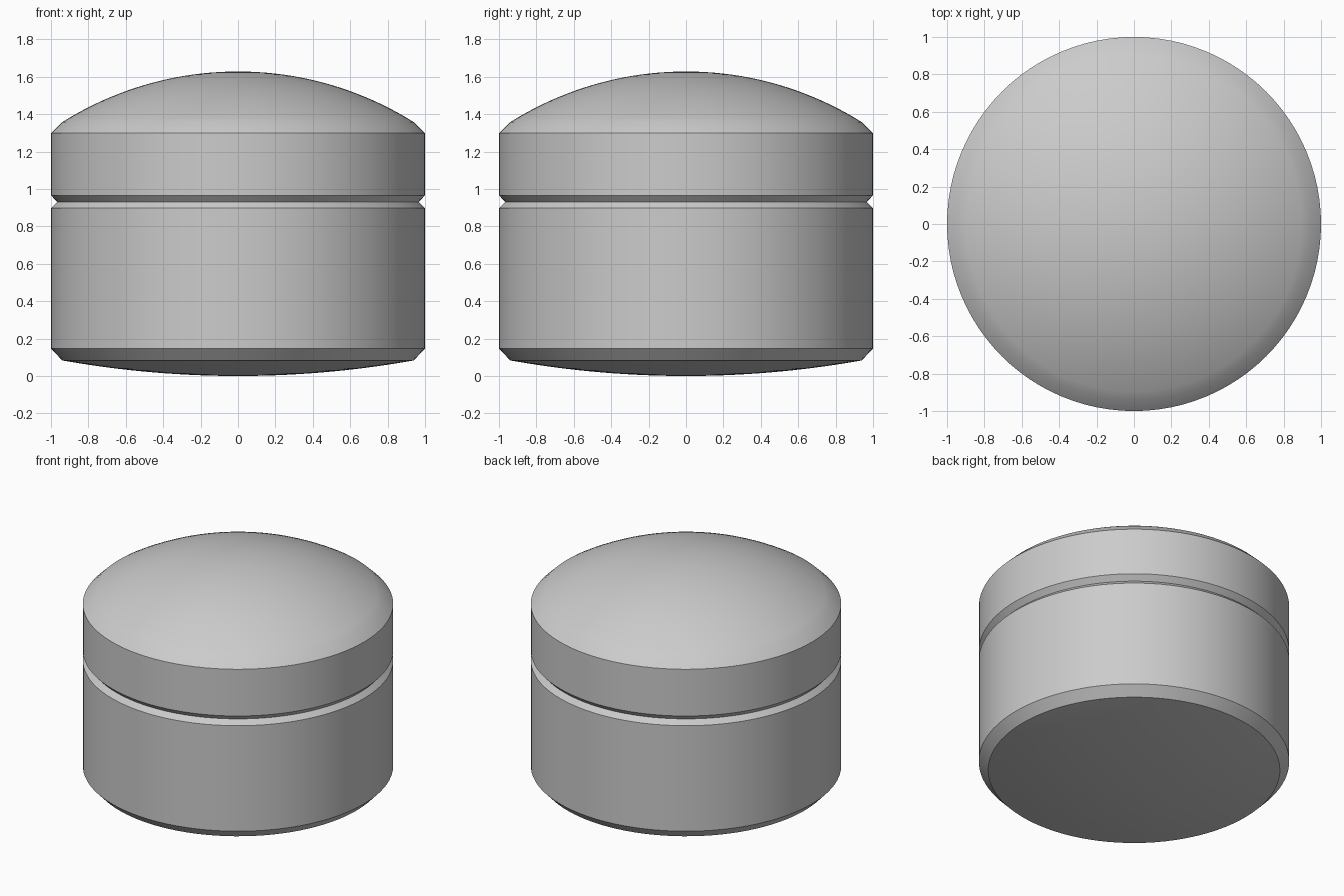
import bpy, bmesh, math

cube = bpy.data.objects.get("Cube")
if cube:
    bpy.data.objects.remove(cube, do_unlink=True)

SEGMENTS = 96
SEAM_R, SEAM_Z = 0.967, 0.93

grey = bpy.data.materials.new("plain grey")
grey.use_nodes = True
grey.diffuse_color = (0.6, 0.6, 0.6, 1)
grey.node_tree.nodes["Principled BSDF"].inputs["Base Color"].default_value = (0.6, 0.6, 0.6, 1)


def arc(z_pole, z_rim, r_rim, steps):
    """Shallow spherical cap profile from the pole out to the rim."""
    sag = z_pole - z_rim
    radius = (r_rim ** 2 + sag ** 2) / (2 * abs(sag))
    half = math.asin(r_rim / radius)
    sign = math.copysign(1, sag)
    return [(radius * math.sin(half * i / steps),
             z_pole - sign * radius * (1 - math.cos(half * i / steps)))
            for i in range(steps + 1)]


def lathe(name, profile):
    """Spin an (r, z) profile, listed bottom to top, about the z axis."""
    bm = bmesh.new()
    verts = [bm.verts.new((r, 0, z)) for r, z in profile]
    edges = [bm.edges.new(pair) for pair in zip(verts, verts[1:])]
    bmesh.ops.spin(bm, geom=verts + edges, cent=(0, 0, 0), axis=(0, 0, 1),
                   angle=math.tau, steps=SEGMENTS)
    bmesh.ops.remove_doubles(bm, verts=bm.verts, dist=1e-5)
    bmesh.ops.recalc_face_normals(bm, faces=bm.faces)
    mesh = bpy.data.meshes.new(name)
    bm.to_mesh(mesh)
    bm.free()
    mesh.materials.append(grey)
    obj = bpy.data.objects.new(name, mesh)
    bpy.context.collection.objects.link(obj)
    bpy.ops.object.select_all(action="DESELECT")
    obj.select_set(True)
    bpy.context.view_layer.objects.active = obj
    bpy.ops.object.shade_smooth_by_angle(angle=math.radians(25))
    return obj


# Body: slightly bulging base, chamfer, straight wall, half of the groove
lathe("jar_body", arc(0.0, 0.083, 0.94, 10)
      + [(1, 0.147), (1, 0.897), (SEAM_R, SEAM_Z), (0, SEAM_Z)])

# Lid: other half of the groove, straight wall, chamfer, domed top
lathe("jar_lid", [(0, SEAM_Z), (SEAM_R, SEAM_Z), (1, 0.966), (1, 1.298)]
      + arc(1.628, 1.357, 0.94, 20)[::-1])
